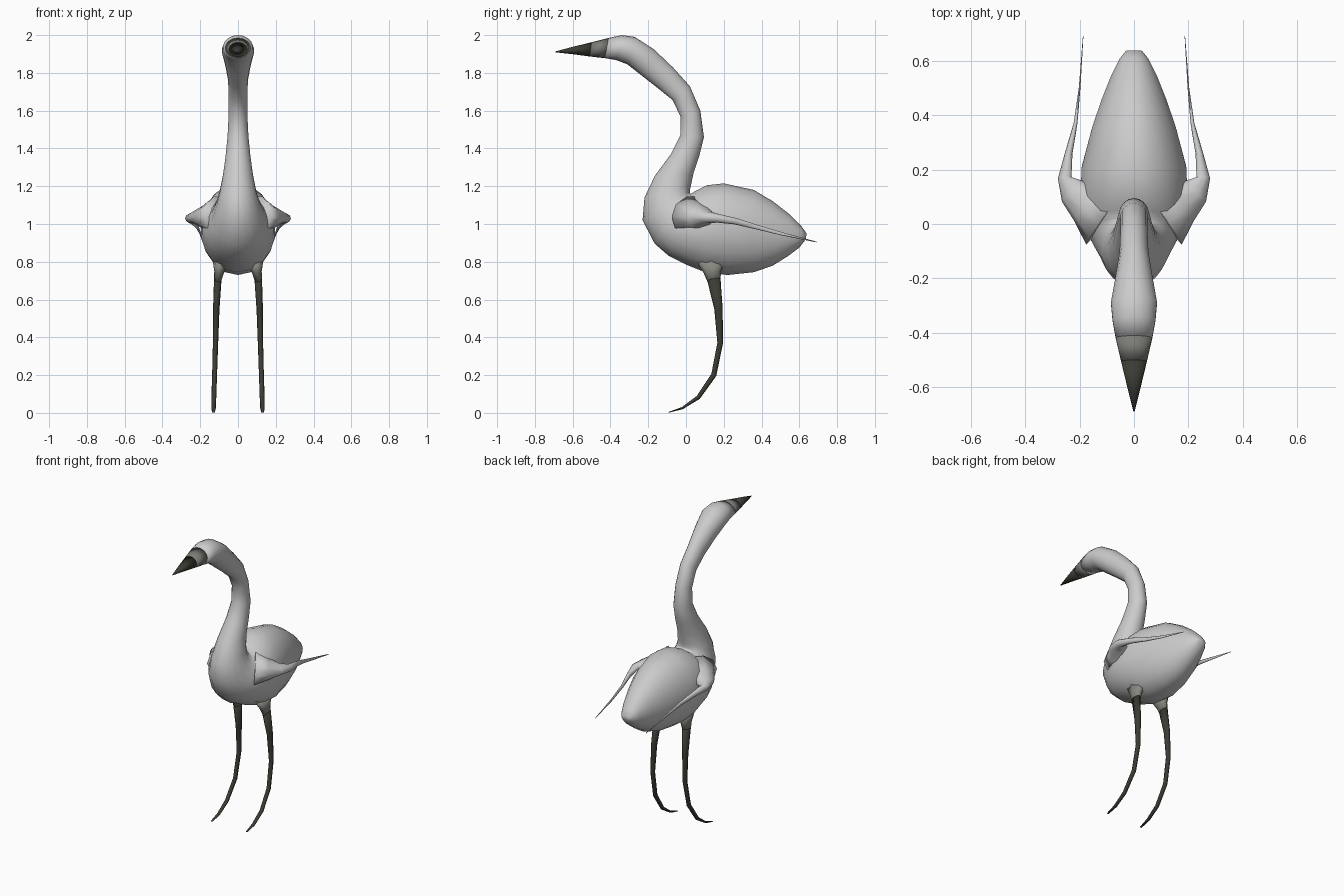
import bpy, bmesh, math
from mathutils import Vector


def make_loft(name, rings, color=None, mirror=False):
    """Skin a list of closed rings, cap both ends, shade smooth."""
    bm = bmesh.new()
    loops = [[bm.verts.new(p) for p in ring] for ring in rings]
    n = len(loops[0])
    for a, b in zip(loops, loops[1:]):
        for i in range(n):
            j = (i + 1) % n
            bm.faces.new((a[i], a[j], b[j], b[i]))
    bm.faces.new(loops[0])
    bm.faces.new(loops[-1])
    bmesh.ops.recalc_face_normals(bm, faces=bm.faces)
    for f in bm.faces:
        f.smooth = True
    mesh = bpy.data.meshes.new(name)
    bm.to_mesh(mesh)
    bm.free()
    obj = bpy.data.objects.new(name, mesh)
    bpy.context.collection.objects.link(obj)
    if color:
        mat = bpy.data.materials.new(name + "_color")
        mat.diffuse_color = color
        mesh.materials.append(mat)
    if mirror:
        mod = obj.modifiers.new("Mirror", 'MIRROR')
        mod.use_axis[0] = True
    return obj


def profile_ring(s, n=18):
    """Ellipse spanning a back point and a front point, with half width w."""
    by, bz, fy, fz, w = s
    ring = []
    for i in range(n):
        a = 2 * math.pi * i / n
        k = 0.5 + 0.5 * math.cos(a)
        ring.append((w * math.sin(a), fy + (by - fy) * k, fz + (bz - fz) * k))
    return ring


def tube_rings(path, ref, n=8):
    """Elliptical rings along a path of (x, y, z, radius across, radius along ref)."""
    pts = [Vector(p[:3]) for p in path]
    rings = []
    for k, p in enumerate(path):
        t = (pts[min(k + 1, len(pts) - 1)] - pts[max(k - 1, 0)]).normalized()
        u = t.cross(Vector(ref)).normalized()
        v = t.cross(u)
        rings.append([pts[k] + u * p[3] * math.cos(2 * math.pi * i / n)
                      + v * p[4] * math.sin(2 * math.pi * i / n) for i in range(n)])
    return rings


DARK = (0.045, 0.045, 0.035, 1)

# Body, neck and head: back y, back z, front y, front z, half width
body = [
    (0.638, 0.95, 0.635, 0.92, 0.03),
    (0.61, 0.99, 0.60, 0.875, 0.055),
    (0.55, 1.05, 0.54, 0.83, 0.085),
    (0.46, 1.12, 0.46, 0.78, 0.12),
    (0.36, 1.18, 0.36, 0.745, 0.155),
    (0.20, 1.215, 0.22, 0.73, 0.195),
    (0.11, 1.205, 0.10, 0.745, 0.20),
    (0.05, 1.175, 0.00, 0.785, 0.19),
    (0.025, 1.16, -0.09, 0.83, 0.17),
    (0.02, 1.165, -0.165, 0.895, 0.145),
    (0.02, 1.175, -0.23, 1.02, 0.118),
    (0.025, 1.20, -0.22, 1.14, 0.098),
    (0.04, 1.27, -0.165, 1.255, 0.08),
    (0.07, 1.36, -0.08, 1.37, 0.066),
    (0.095, 1.46, -0.03, 1.47, 0.056),
    (0.076, 1.60, -0.03, 1.57, 0.05),
    (0.02, 1.73, -0.07, 1.655, 0.05),
    (-0.07, 1.83, -0.15, 1.72, 0.054),
    (-0.17, 1.925, -0.24, 1.79, 0.07),
    (-0.27, 1.99, -0.31, 1.845, 0.086),
    (-0.34, 2.00, -0.37, 1.868, 0.08),
    (-0.41, 1.985, -0.43, 1.878, 0.068),
]
make_loft("body_neck_head", [profile_ring(s) for s in body])

# Beak, darkening toward its tip
beak = [body[-1], (-0.50, 1.962, -0.51, 1.887, 0.048),
        (-0.60, 1.938, -0.60, 1.899, 0.025), (-0.69, 1.914, -0.69, 1.909, 0.002)]
make_loft("beak_base", [profile_ring(s) for s in beak[:2]], (0.2, 0.2, 0.18, 1))
make_loft("beak_tip", [profile_ring(s) for s in beak[1:]], DARK)

# Wings: broad shoulder cone folding back into a thin pointed blade
wing = [
    (0.10, 0.03, 1.04, 0.13, 0.11),
    (0.17, 0.08, 1.035, 0.085, 0.065),
    (0.225, 0.12, 1.035, 0.055, 0.032),
    (0.255, 0.17, 1.03, 0.025, 0.024),
    (0.24, 0.26, 1.015, 0.014, 0.018),
    (0.215, 0.37, 0.985, 0.007, 0.013),
    (0.20, 0.50, 0.95, 0.003, 0.009),
    (0.187, 0.69, 0.905, 0.001, 0.002),
]
make_loft("wings", tube_rings(wing, (0, 0, 1), 10), mirror=True)

# Thighs: short grey sockets blending the legs into the belly
thigh = [
    (0.09, 0.135, 0.80, 0.075, 0.045),
    (0.10, 0.14, 0.745, 0.046, 0.026),
    (0.108, 0.148, 0.70, 0.035, 0.019),
]
make_loft("thighs", tube_rings(thigh, (1, 0, 0)), (0.25, 0.25, 0.22, 1), mirror=True)

# Legs curving forward into pointed feet
leg = [
    (0.107, 0.147, 0.71, 0.036, 0.020),
    (0.115, 0.172, 0.55, 0.022, 0.017),
    (0.119, 0.181, 0.37, 0.015, 0.014),
    (0.124, 0.147, 0.20, 0.014, 0.013),
    (0.128, 0.065, 0.082, 0.011, 0.013),
    (0.129, -0.02, 0.025, 0.006, 0.012),
    (0.130, -0.092, 0.003, 0.002, 0.007),
]
make_loft("legs", tube_rings(leg, (1, 0, 0)), DARK, mirror=True)
